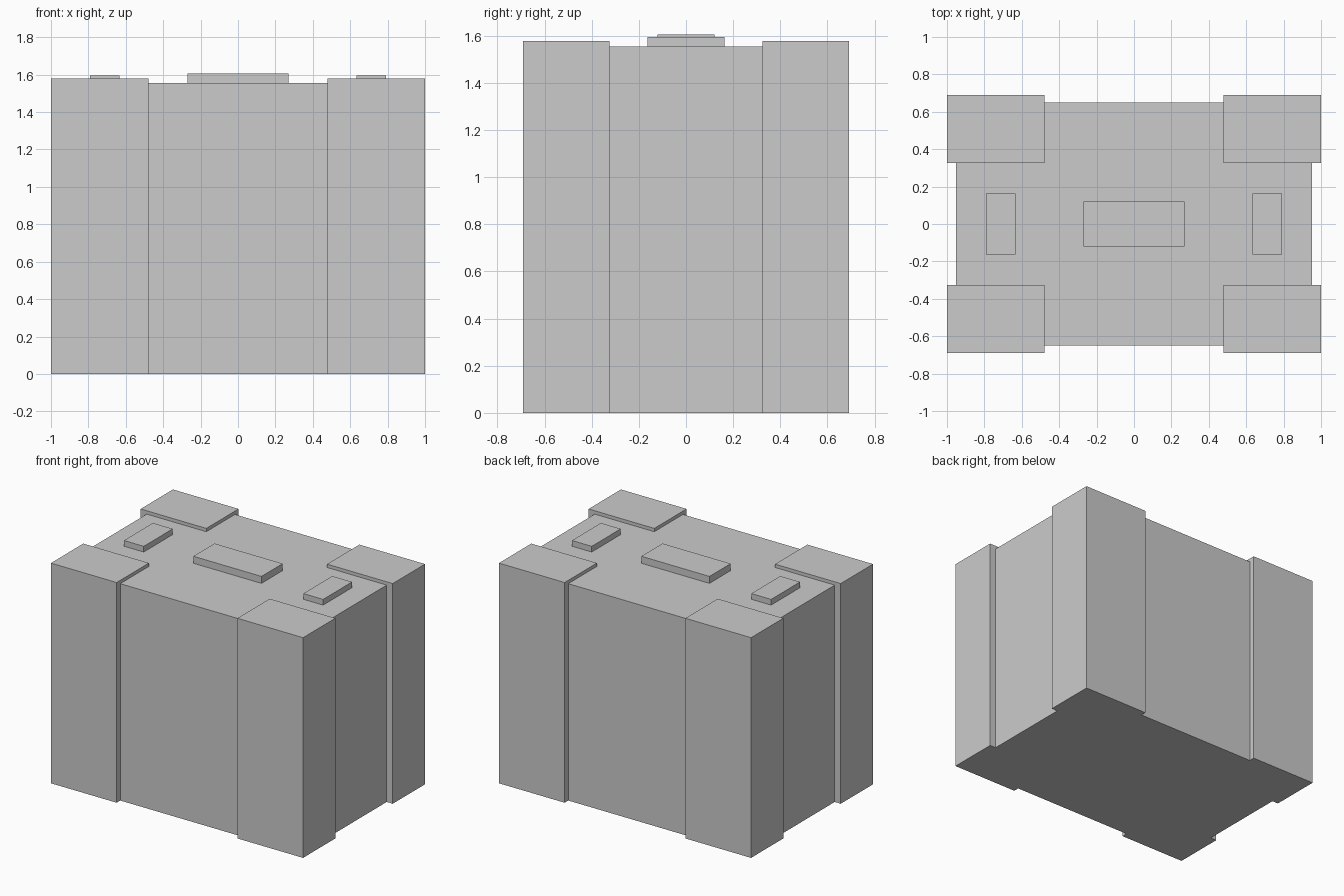
import bpy
import bmesh
from mathutils import Matrix, Vector

if "Cube" in bpy.data.objects:
    bpy.data.objects.remove(bpy.data.objects["Cube"])


def box(name, x, y, z):
    """Flat-shaded box spanning the given (min, max) ranges."""
    lo, hi = Vector((x[0], y[0], z[0])), Vector((x[1], y[1], z[1]))
    bm = bmesh.new()
    bmesh.ops.create_cube(bm, size=1, matrix=Matrix.Diagonal((*(hi - lo), 1)))
    mesh = bpy.data.meshes.new(name)
    bm.to_mesh(mesh)
    bm.free()
    obj = bpy.data.objects.new(name, mesh)
    obj.location = (lo + hi) / 2
    bpy.context.collection.objects.link(obj)
    return obj


def span(side, a, b):
    return tuple(sorted((side * a, side * b)))


TOP = 1.555

# Main body and central raised pad on the lid
box("body", (-0.952, 0.952), (-0.65, 0.65), (0, TOP))
box("centre_pad", (-0.27, 0.27), (-0.12, 0.12), (TOP, 1.605))

for sx, side in ((-1, "left"), (1, "right")):
    # Small raised pad near each end of the lid
    box(f"{side}_pad", span(sx, 0.633, 0.79), (-0.164, 0.164), (TOP, 1.596))
    # Thick corner posts standing proud of the body
    for sy, end in ((-1, "front"), (1, "back")):
        box(f"{end}_{side}_corner_post", span(sx, 0.479, 1.0),
            span(sy, 0.325, 0.691), (0, 1.579))
